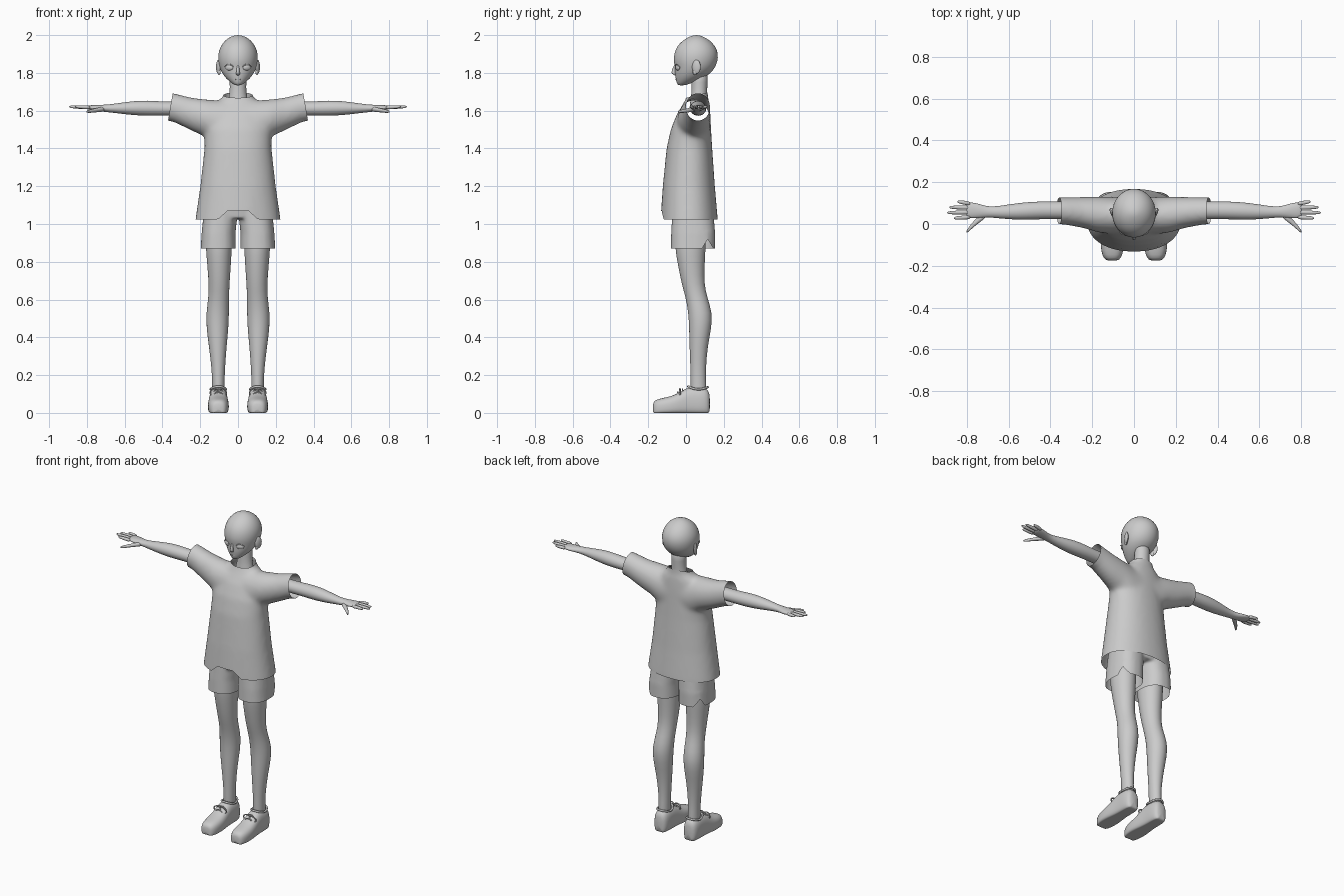
import bpy, bmesh, math
from mathutils import Vector, Matrix

if "Cube" in bpy.data.objects:
    bpy.data.objects.remove(bpy.data.objects["Cube"], do_unlink=True)

grey = bpy.data.materials.new("plain_grey")
grey.use_nodes = True
grey.diffuse_color = (0.6, 0.6, 0.6, 1)
grey.node_tree.nodes["Principled BSDF"].inputs["Base Color"].default_value = (0.6, 0.6, 0.6, 1)


def loft(bm, axis, rings, sides=20, power=2.0, caps=True):
    """Skin rings of (position, centre_a, centre_b, radius_a, radius_b) along an axis."""
    loops = []
    for p, ca, cb, ra, rb in rings:
        loop = []
        for i in range(sides):
            t = math.tau * (i + 0.5) / sides
            c, s = math.cos(t), math.sin(t)
            a = ca + ra * math.copysign(abs(c) ** (2 / power), c)
            b = cb + rb * math.copysign(abs(s) ** (2 / power), s)
            co = {"x": (p, a, b), "y": (a, p, b), "z": (a, b, p)}[axis]
            loop.append(bm.verts.new(co))
        loops.append(loop)
    for lo, hi in zip(loops, loops[1:]):
        for i in range(sides):
            j = (i + 1) % sides
            bm.faces.new((lo[i], lo[j], hi[j], hi[i]))
    if caps:
        bm.faces.new(loops[0])
        bm.faces.new(loops[-1])


def ball(bm, centre, size, turn=0.0):
    m = (Matrix.Translation(centre) @ Matrix.Rotation(turn, 4, "Z")
         @ Matrix.Diagonal((*size, 1)))
    bmesh.ops.create_uvsphere(bm, u_segments=20, v_segments=12, radius=1, matrix=m)


def finish(name, bm, mirror=False, subdiv=1, voxel=0):
    bmesh.ops.recalc_face_normals(bm, faces=bm.faces)
    mesh = bpy.data.meshes.new(name)
    bm.to_mesh(mesh)
    bm.free()
    mesh.materials.append(grey)
    ob = bpy.data.objects.new(name, mesh)
    bpy.context.collection.objects.link(ob)
    if mirror:
        ob.modifiers.new("pair", "MIRROR").use_mirror_merge = False
    if voxel:
        mod = ob.modifiers.new("weld", "REMESH")
        mod.mode, mod.voxel_size = "VOXEL", voxel
        mod = ob.modifiers.new("soften", "SMOOTH")
        mod.factor, mod.iterations = 0.5, 12
    elif subdiv:
        ob.modifiers.new("round", "SUBSURF").levels = subdiv
        ob.modifiers["round"].render_levels = subdiv
    smooth(ob)
    return ob


def smooth(ob):
    for f in ob.data.polygons:
        f.use_smooth = True


def tailor(ob, outside, planes, lift):
    """Bake the welded cloth, cut it open along planes and shape its hem."""
    dg = bpy.context.evaluated_depsgraph_get()
    mesh = bpy.data.meshes.new_from_object(ob.evaluated_get(dg))
    ob.modifiers.clear()
    bm = bmesh.new()
    bm.from_mesh(mesh)
    for co, no in planes:
        bmesh.ops.bisect_plane(bm, geom=bm.verts[:] + bm.edges[:] + bm.faces[:],
                               plane_co=co, plane_no=no)
    gone = [f for f in bm.faces if outside(f.calc_center_median())]
    bmesh.ops.delete(bm, geom=gone, context="FACES")
    for v in bm.verts:
        v.co.z += lift(v.co)
    bm.to_mesh(mesh)
    bm.free()
    ob.data = mesh
    mesh.materials.clear()
    mesh.materials.append(grey)
    smooth(ob)


def cord(name, points, radius, mirror=True, cyclic=False):
    cu = bpy.data.curves.new(name, "CURVE")
    cu.dimensions, cu.bevel_depth, cu.bevel_resolution = "3D", radius, 2
    cu.resolution_u = 6
    sp = cu.splines.new("BEZIER")
    sp.bezier_points.add(len(points) - 1)
    for bp, co in zip(sp.bezier_points, points):
        bp.co = co
        bp.handle_left_type = bp.handle_right_type = "AUTO"
    sp.use_cyclic_u = cyclic
    cu.materials.append(grey)
    ob = bpy.data.objects.new(name, cu)
    bpy.context.collection.objects.link(ob)
    if mirror:
        ob.modifiers.new("pair", "MIRROR").use_mirror_merge = False


# Head: rings of height, front, back, half width
bm = bmesh.new()
skull = [(1.733, -.04, -.01, .015), (1.745, -.05, .03, .033), (1.77, -.055, .09, .064),
         (1.8, -.06, .135, .086), (1.83, -.058, .155, .099), (1.86, -.068, .168, .105),
         (1.9, -.064, .172, .107), (1.94, -.05, .158, .094), (1.975, -.015, .125, .068),
         (1.993, .02, .09, .036), (2.0, .045, .065, .012)]
loft(bm, "z", [(z, 0, (f + b) / 2, w, (b - f) / 2) for z, f, b, w in skull], 24)
finish("head", bm)

# Nose, ears and eyes
bm = bmesh.new()
loft(bm, "z", [(1.785, 0, -.054, .008, .006), (1.797, 0, -.064, .012, .014),
               (1.806, 0, -.064, .009, .014), (1.845, 0, -.058, .006, .006)], 10)
finish("nose", bm)
bm = bmesh.new()
ball(bm, (.104, .055, 1.832), (.01, .024, .037), -.35)
ball(bm, (.1, .047, 1.805), (.008, .012, .016), -.35)
finish("ears", bm, mirror=True, subdiv=0)
bm = bmesh.new()
ball(bm, (.046, -.044, 1.828), (.023, .009, .015), .42)
finish("eyes", bm, mirror=True, subdiv=0)
cord("eyelids", [(.022, -.057, 1.832), (.042, -.054, 1.845), (.06, -.046, 1.843),
                 (.071, -.037, 1.832)], .002)
cord("mouth", [(-.013, -.053, 1.765), (0, -.056, 1.764), (.013, -.053, 1.765)], .0015, False)

# Neck
bm = bmesh.new()
loft(bm, "z", [(1.58, 0, .06, .07, .05), (1.65, 0, .068, .054, .045),
               (1.69, 0, .07, .045, .042), (1.75, 0, .072, .043, .042),
               (1.81, 0, .075, .05, .045)])
finish("neck", bm)

# Shirt: body and yoke welded, then opened at hem, cuffs and collar
bm = bmesh.new()
loft(bm, "z", [(.95, 0, .018, .234, .152), (1.03, 0, .018, .225, .15),
               (1.2, 0, .015, .2, .138), (1.4, 0, .018, .178, .121), (1.5, 0, .026, .177, .107),
               (1.58, 0, .04, .16, .089), (1.64, 0, .055, .12, .068),
               (1.675, 0, .06, .078, .056), (1.74, 0, .065, .066, .05)], 32, 2.2)
half = [(.1, .04, 1.53, .09, .125), (.17, .045, 1.56, .086, .1), (.25, .056, 1.583, .074, .087),
        (.34, .063, 1.616, .065, .077), (.43, .064, 1.634, .065, .075)]
loft(bm, "x", [(-r[0], *r[1:]) for r in reversed(half)] + half, 28)
shirt = finish("shirt", bm, voxel=.012)
collar = Vector((0, -.25, 1))
cuff = Vector((1, 0, .17))


def shirt_outside(c):
    past_cuff = abs(c.x) + .17 * (c.z - 1.62) > .358
    past_collar = abs(c.x) < .1 and collar.dot(c) > 1.668
    return c.z < 1.025 or past_cuff or past_collar


def shirt_lift(c):
    if c.y > 0 or c.z > 1.2:
        return 0
    return .045 * (1.2 - c.z) / .175 * max(0, min(1, (.105 - abs(c.x)) / .05))


tailor(shirt, shirt_outside,
       [((0, 0, 1.025), (0, 0, 1)), ((0, 0, 1.668), collar),
        ((.358, 0, 1.62), cuff), ((-.358, 0, 1.62), (-1, 0, .17))], shirt_lift)

# Shorts: two legs welded to the hips, with a notch in each hem
bm = bmesh.new()
for side in (-1, 1):
    loft(bm, "z", [(.82, side * .106, .036, .095, .118), (.95, side * .103, .038, .09, .117),
                   (1.08, side * .09, .036, .09, .108)], 24, 2.4)
loft(bm, "z", [(1.03, 0, .036, .17, .1), (1.1, 0, .035, .175, .108),
               (1.2, 0, .035, .16, .1)], 32, 2.3)
shorts = finish("shorts", bm, voxel=.008)


def notch(c):
    near = max(0, 1 - abs(c.y - .115) / .03)
    return .05 * near * max(0, 1 - (c.z - .87) / .1) if abs(c.x) > .1 else 0


tailor(shorts, lambda c: c.z < .87, [((0, 0, .87), (0, 0, 1))], notch)

# Legs
bm = bmesh.new()
loft(bm, "z", [(.08, .104, .068, .034, .042), (.14, .104, .066, .033, .042),
               (.22, .104, .064, .034, .04), (.35, .107, .066, .047, .048),
               (.45, .109, .076, .059, .06), (.53, .108, .076, .061, .064),
               (.61, .102, .056, .055, .058), (.68, .1, .037, .055, .06),
               (.78, .1, .028, .063, .071), (.88, .102, .022, .07, .083),
               (1.0, .1, .025, .075, .085)])
finish("legs", bm, mirror=True)

# Shoes: rings of distance, top height, half width, flattened underneath
bm = bmesh.new()
shape = [(-.176, .05, .025), (-.165, .068, .042), (-.13, .078, .054), (-.08, .088, .057),
         (-.04, .105, .054), (0, .132, .05), (.04, .14, .048), (.08, .135, .048),
         (.112, .13, .043), (.128, .1, .027)]
loft(bm, "y", [(y, .104, top / 2 - .01, w, top / 2 + .01) for y, top, w in shape], 20, 2.6)
for v in bm.verts:
    v.co.z = max(v.co.z, 0)
finish("shoes", bm, mirror=True)
cord("shoe_collars", [(.104, .012, .14), (.145, .062, .125), (.104, .115, .136),
                      (.063, .062, .125)], .006, cyclic=True)
for side in (-1, 1):
    cord("lace_loop", [(.104, -.03, .118), (.104 + side * .028, -.035, .125),
                       (.104 + side * .042, -.03, .1), (.104 + side * .02, -.04, .1)],
         .0035, cyclic=True)
for y, z in ((-.04, .108), (-.015, .123)):
    cord("lace", [(.07, y, z - .018), (.104, y - .004, z + .003), (.138, y, z - .018)], .0035)

# Arms and palms
bm = bmesh.new()
loft(bm, "x", [(.2, .065, 1.61, .045, .042), (.36, .065, 1.61, .041, .036),
               (.44, .066, 1.612, .043, .04), (.52, .062, 1.614, .043, .041),
               (.6, .058, 1.613, .036, .032), (.68, .056, 1.612, .025, .021),
               (.72, .06, 1.613, .029, .018), (.76, .065, 1.615, .038, .015),
               (.795, .067, 1.617, .037, .011), (.803, .067, 1.617, .032, .007)])
finish("arms", bm, mirror=True)

# Fingers and thumbs: root and tip positions
digits = {"index": (.033, .862, .028), "middle": (.056, .894, .054),
          "ring": (.078, .884, .08), "little": (.097, .845, .107)}
bm = bmesh.new()
for root, end, tip in digits.values():
    loft(bm, "x", [(.78 + (end - .78) * t, root + (tip - root) * t, 1.617 + .004 * t, r, r)
                   for t, r in ((0, .0105), (.4, .0105), (.8, .009), (.95, .006), (1, .003))], 10)
finish("fingers", bm, mirror=True)
bm = bmesh.new()
loft(bm, "x", [(.7, .05, 1.61, .014, .014), (.735, .028, 1.605, .018, .013),
               (.765, .002, 1.6, .015, .01), (.79, -.024, 1.596, .012, .009),
               (.803, -.04, 1.595, .005, .005)], 12)
finish("thumbs", bm, mirror=True)
